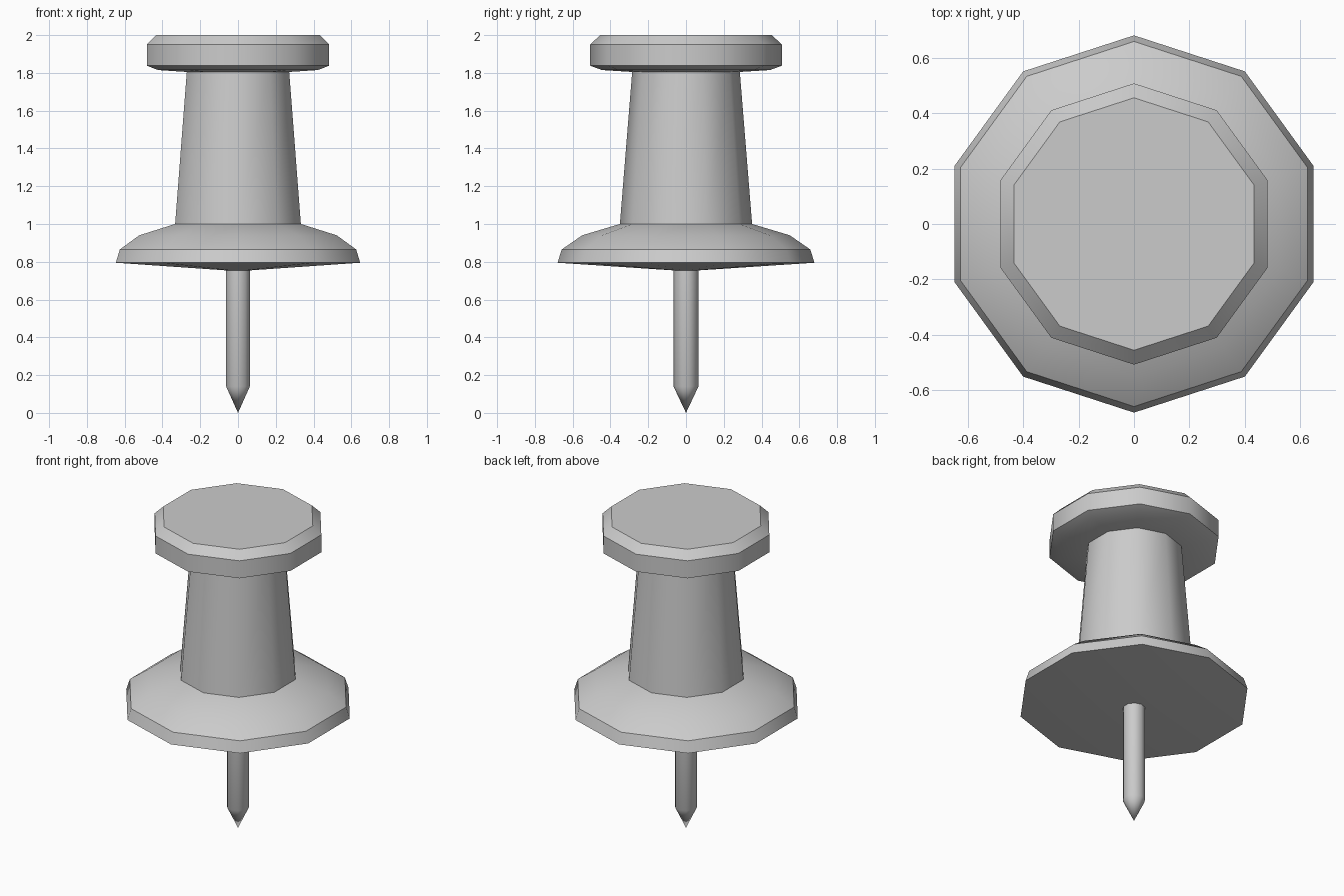
import bpy, bmesh, math

if "Cube" in bpy.data.objects:
    bpy.data.objects.remove(bpy.data.objects["Cube"])

SIDES = 10


def lathe(name, profile):
    """Revolve (radius, z) points, listed bottom to top, into a ten-sided solid."""
    bm = bmesh.new()
    rings = []
    for r, z in profile:
        if r == 0:
            rings.append([bm.verts.new((0, 0, z))])
        else:
            angles = [math.pi / 2 + math.tau * i / SIDES for i in range(SIDES)]
            rings.append([bm.verts.new((r * math.cos(a), r * math.sin(a), z)) for a in angles])
    for low, high in zip(rings, rings[1:]):
        for i in range(SIDES):
            j = (i + 1) % SIDES
            if len(low) == 1:
                bm.faces.new((low[0], high[j], high[i]))
            else:
                bm.faces.new((low[i], low[j], high[j], high[i]))
    if len(rings[-1]) > 1:
        bm.faces.new(rings[-1])
    bmesh.ops.recalc_face_normals(bm, faces=bm.faces)
    mesh = bpy.data.meshes.new(name)
    bm.to_mesh(mesh)
    bm.free()
    obj = bpy.data.objects.new(name, mesh)
    bpy.context.collection.objects.link(obj)
    bpy.ops.object.select_all(action='DESELECT')
    obj.select_set(True)
    bpy.context.view_layer.objects.active = obj
    bpy.ops.object.shade_smooth_by_angle(angle=math.radians(37))
    return obj


# Pointed needle
lathe("needle", [(0, 0), (0.066, 0.14), (0.066, 0.755)])

# Handle: flared base, tapered stem and chamfered head
lathe("handle", [
    (0, 0.75), (0.68, 0.795), (0.658, 0.865), (0.55, 0.94), (0.35, 1.0),
    (0.285, 1.805), (0.445, 1.815), (0.507, 1.838), (0.507, 1.95), (0.455, 2.0),
])
